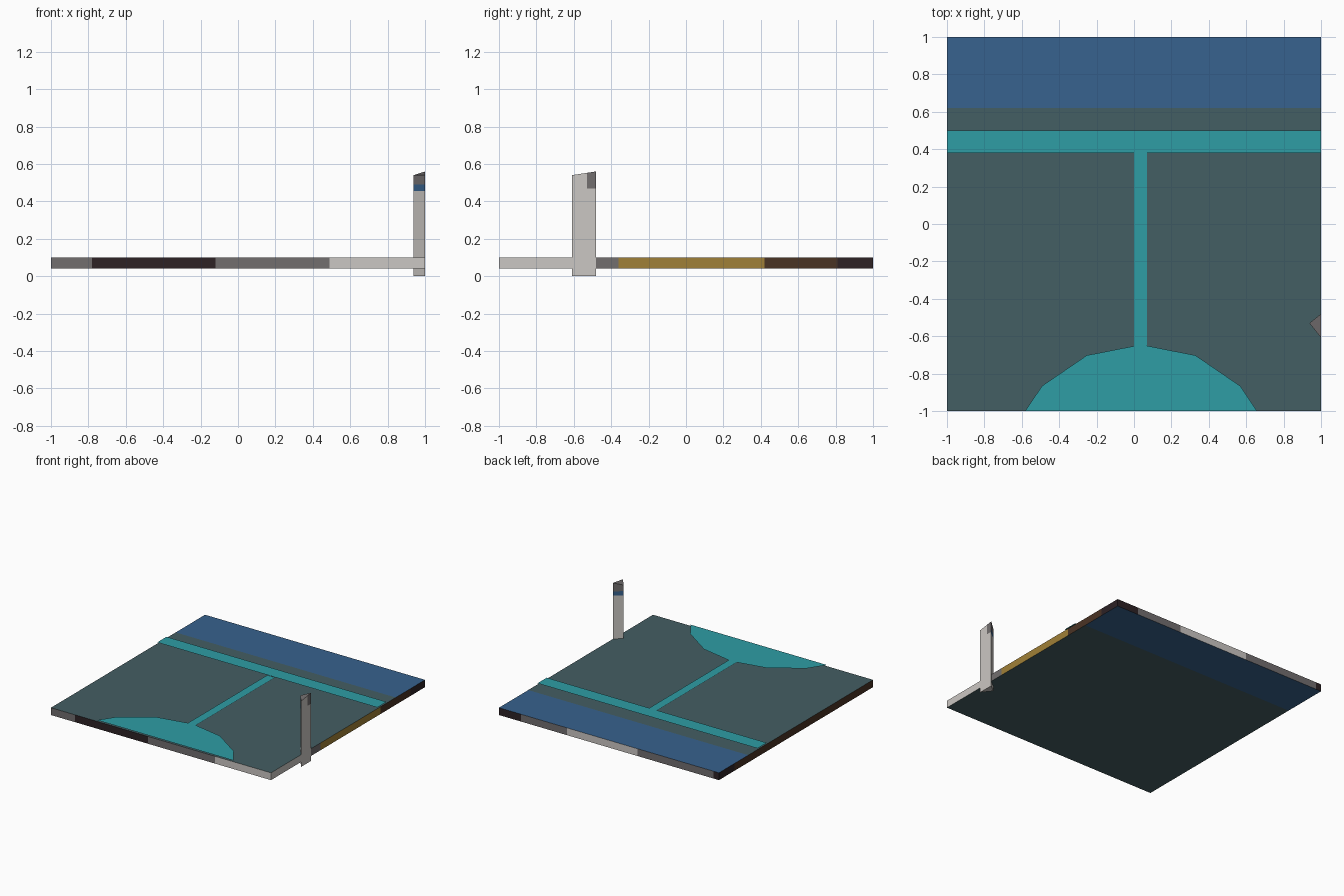
import bpy, bmesh

if "Cube" in bpy.data.objects:
    bpy.data.objects.remove(bpy.data.objects["Cube"])


def lin(c):
    c /= 255
    return c / 12.92 if c <= 0.04045 else ((c + 0.055) / 1.055) ** 2.4


COLOURS = {
    "slate": (68, 94, 99), "blue": (55, 98, 142), "teal": (46, 157, 165),
    "light_grey": (203, 199, 195), "mid_grey": (114, 110, 111),
    "near_black": (45, 34, 37), "brown": (74, 51, 36), "gold": (160, 128, 55),
}
NAMES = list(COLOURS)
MATS = []
for n, rgb in COLOURS.items():
    m = bpy.data.materials.new(n)
    m.diffuse_color = (*[lin(c) for c in rgb], 1)
    m.use_nodes = True
    m.node_tree.nodes["Principled BSDF"].inputs["Base Color"].default_value = m.diffuse_color
    MATS.append(m)


def finish(name, bm):
    mesh = bpy.data.meshes.new(name)
    bm.to_mesh(mesh)
    bm.free()
    for m in MATS:
        mesh.materials.append(m)
    obj = bpy.data.objects.new(name, mesh)
    bpy.context.collection.objects.link(obj)
    return obj


def face(bm, pts, colour):
    f = bm.faces.new([bm.verts.new(p) for p in pts])
    f.material_index = NAMES.index(colour)
    return f


# Slab: two colours above and below, coloured stretches along each side
Z0, Z1 = 0.04, 0.10
bm = bmesh.new()
for y0, y1, col in ((-1, 0.62, "slate"), (0.62, 1, "blue")):
    face(bm, [(-1, y0, Z1), (1, y0, Z1), (1, y1, Z1), (-1, y1, Z1)], col)
    face(bm, [(-1, y1, Z0), (1, y1, Z0), (1, y0, Z0), (-1, y0, Z0)], col)


def side(place, flip, start, stretches):
    for end, col in stretches:
        a, b = place(start), place(end)
        if flip:
            a, b = b, a
        face(bm, [(*a, Z0), (*b, Z0), (*b, Z1), (*a, Z1)], col)
        start = end


side(lambda t: (t, -1), False, -1, [(-0.78, "mid_grey"), (-0.12, "near_black"),
                                    (0.49, "mid_grey"), (1, "light_grey")])
side(lambda t: (1, t), False, -1, [(-0.61, "light_grey"), (-0.36, "mid_grey"),
                                   (0.42, "gold"), (0.81, "brown"), (1, "near_black")])
side(lambda t: (t, 1), True, -1, [(-0.95, "near_black"), (-0.26, "mid_grey"),
                                  (0.38, "light_grey"), (0.80, "mid_grey"), (1, "near_black")])
side(lambda t: (-1, t), True, -1, [(0.80, "brown"), (1, "near_black")])
finish("slab", bm)


# Painted markings: thin sheets just above the slab
def sheet(name, outline, z):
    b = bmesh.new()
    face(b, [(x, y, z) for x, y in outline], "teal")
    finish(name, b)


def rect(x0, x1, y0, y1):
    return [(x0, y0), (x1, y0), (x1, y1), (x0, y1)]


sheet("cross_stripe", rect(-1, 1, 0.38, 0.50), 0.11)
sheet("centre_stripe", rect(0.0, 0.07, -0.66, 0.38), 0.108)
half = [(0.62, -1), (0.53, -0.866), (0.29, -0.702)]
arc = half + [(0, -0.645)] + [(-x, y) for x, y in reversed(half)]
sheet("front_half_disc", [(0.038 + x, y) for x, y in arc], 0.11)

# Post: three-sided prism with a sloping top, banded by height
bm = bmesh.new()
corners = [(0.938, -0.53, 0.54), (1.001, -0.61, 0.54), (1.001, -0.48, 0.56)]
low = [bm.verts.new((x, y, 0)) for x, y, z in corners]
top = [bm.verts.new(c) for c in corners]
bm.faces.new(low[::-1])
bm.faces.new(top)
for i in range(3):
    j = (i + 1) % 3
    bm.faces.new((low[i], low[j], top[j], top[i]))
for co, no in (((0, 0, 0.455), (0, 0, 1)), ((0, 0, 0.47), (0, 0, 1)),
               ((0, 0, 0.49), (0, 0, 1)), ((0, -0.53, 0), (0, 1, 0))):
    bmesh.ops.bisect_plane(bm, geom=bm.verts[:] + bm.edges[:] + bm.faces[:],
                           plane_co=co, plane_no=no)
bmesh.ops.recalc_face_normals(bm, faces=bm.faces[:])
for f in bm.faces:
    c = f.calc_center_median()
    col = "light_grey"
    if f.normal.x > 0.9:  # outer face: grey patch in the upper back corner
        if c.z > 0.47 and c.y > -0.53:
            col = "mid_grey"
    elif c.z > 0.49:
        col = "mid_grey"
    elif c.z > 0.455:
        col = "blue"
    f.material_index = NAMES.index(col)
finish("post", bm)
